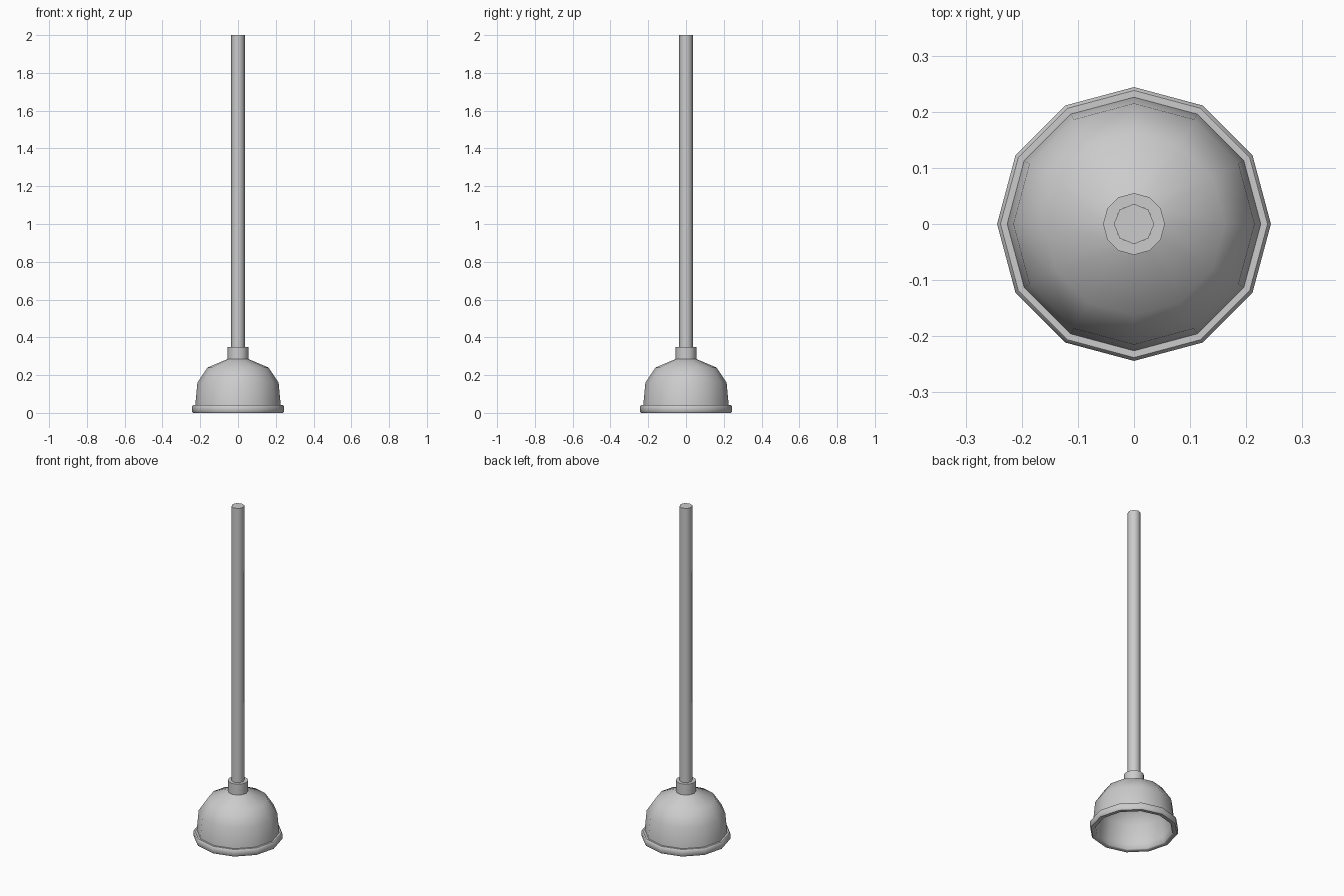
import bpy, bmesh, math

if "Cube" in bpy.data.objects:
    bpy.data.objects.remove(bpy.data.objects["Cube"])


def lathe(name, profile, sides, angle):
    """Revolve (radius, height) points around z; radius 0 becomes a pole."""
    bm = bmesh.new()
    rings = []
    for r, z in profile:
        if r == 0:
            rings.append([bm.verts.new((0, 0, z))] * sides)
        else:
            rings.append([bm.verts.new((r * math.cos(2 * math.pi * i / sides),
                                        r * math.sin(2 * math.pi * i / sides), z))
                          for i in range(sides)])
    for a, b in zip(rings, rings[1:]):
        for i in range(sides):
            j = (i + 1) % sides
            quad = list(dict.fromkeys((a[i], a[j], b[j], b[i])))
            bm.faces.new(quad)
    bmesh.ops.recalc_face_normals(bm, faces=bm.faces)
    mesh = bpy.data.meshes.new(name)
    bm.to_mesh(mesh)
    bm.free()
    obj = bpy.data.objects.new(name, mesh)
    bpy.context.collection.objects.link(obj)
    bpy.ops.object.select_all(action='DESELECT')
    obj.select_set(True)
    bpy.context.view_layer.objects.active = obj
    bpy.ops.object.shade_smooth_by_angle(angle=math.radians(angle))
    return obj


# Hollow rubber cup: inner dome, lip, outer bell and collar
lathe("rubber_cup", [
    (0, 0.265), (0.05, 0.262), (0.145, 0.222), (0.197, 0.15), (0.208, 0.04), (0.212, 0.005),
    (0.218, 0), (0.238, 0), (0.244, 0.008), (0.244, 0.035), (0.238, 0.042), (0.226, 0.042),
    (0.215, 0.16), (0.162, 0.24), (0.055, 0.285), (0.055, 0.35), (0.034, 0.35), (0.034, 0.285), (0, 0.285),
], 12, 50)

# Straight eight-sided handle
lathe("handle", [(0, 0.287), (0.036, 0.287), (0.036, 2.0), (0, 2.0)], 8, 50)
